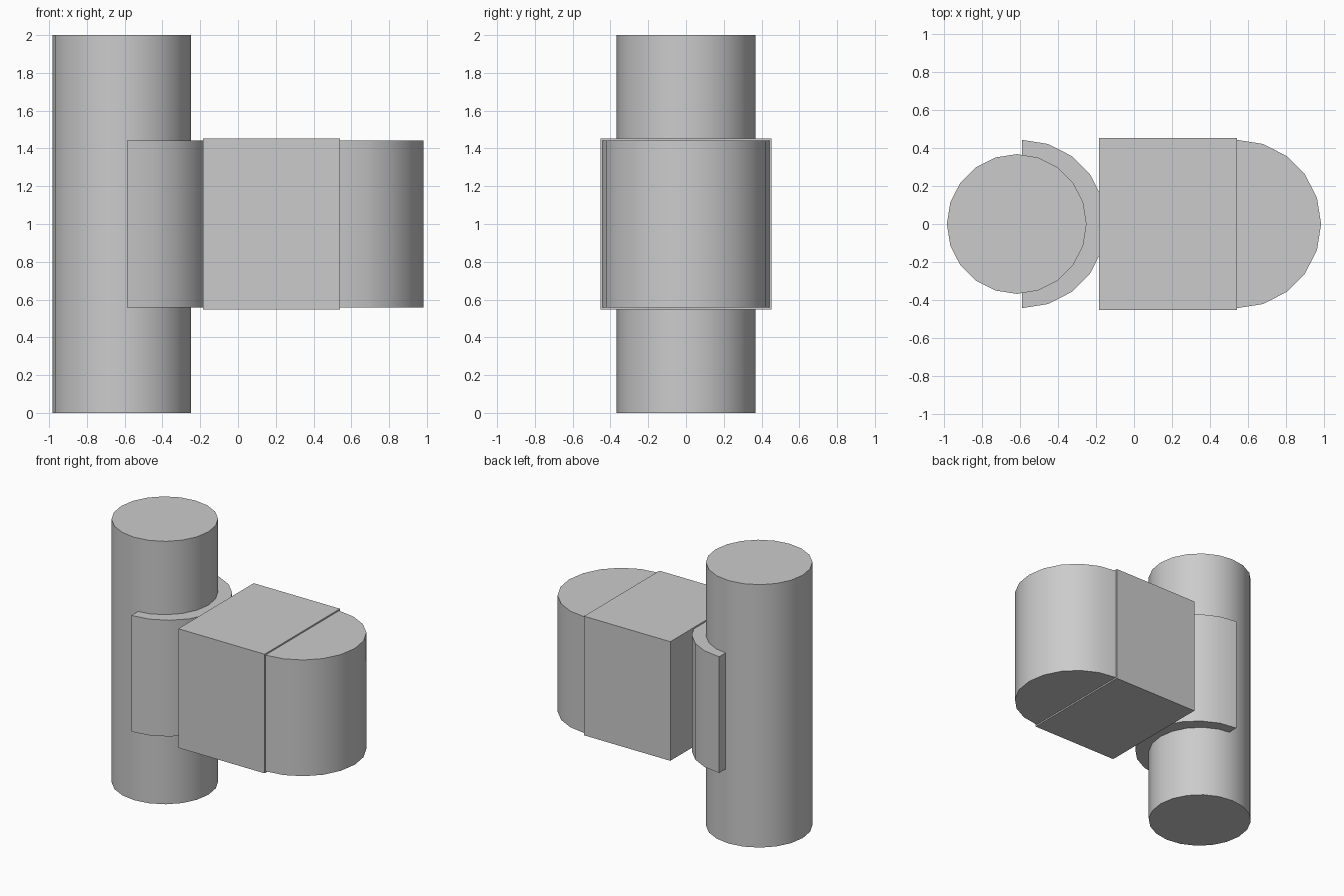
import bpy, bmesh, math

if "Cube" in bpy.data.objects:
    bpy.data.objects.remove(bpy.data.objects["Cube"])

SIDES = 20


def arc(cx, r, start, steps):
    """Points of a 20-sided circle, running counter-clockwise."""
    return [(cx + r * math.cos(start + i * math.tau / SIDES),
             r * math.sin(start + i * math.tau / SIDES)) for i in range(steps)]


def prism(name, profile, z0, z1):
    """Extrude a closed outline upwards from z0 to z1."""
    bm = bmesh.new()
    base = bm.faces.new([bm.verts.new((x, y, z0)) for x, y in profile])
    top = bmesh.ops.extrude_face_region(bm, geom=[base], use_keep_orig=True)
    verts = [g for g in top["geom"] if isinstance(g, bmesh.types.BMVert)]
    bmesh.ops.translate(bm, verts=verts, vec=(0, 0, z1 - z0))
    bmesh.ops.recalc_face_normals(bm, faces=bm.faces)
    mesh = bpy.data.meshes.new(name)
    bm.to_mesh(mesh)
    bm.free()
    obj = bpy.data.objects.new(name, mesh)
    bpy.context.collection.objects.link(obj)
    bpy.ops.object.select_all(action='DESELECT')
    obj.select_set(True)
    bpy.context.view_layer.objects.active = obj
    bpy.ops.object.shade_smooth_by_angle(angle=math.radians(30))
    return obj


# Upright pole
prism("pole", arc(-0.616, 0.367, 0, SIDES), 0, 2)

# Half-round collar wrapping the pole, and matching rounded end
half = SIDES // 2 + 1
for name, cx in (("collar", -0.588), ("rounded_end", 0.541)):
    prism(name, arc(cx, 0.442, -math.pi / 2, half), 0.558, 1.442)

# Central block
prism("block", [(-0.185, -0.453), (0.541, -0.453), (0.541, 0.453), (-0.185, 0.453)],
      0.547, 1.453)
